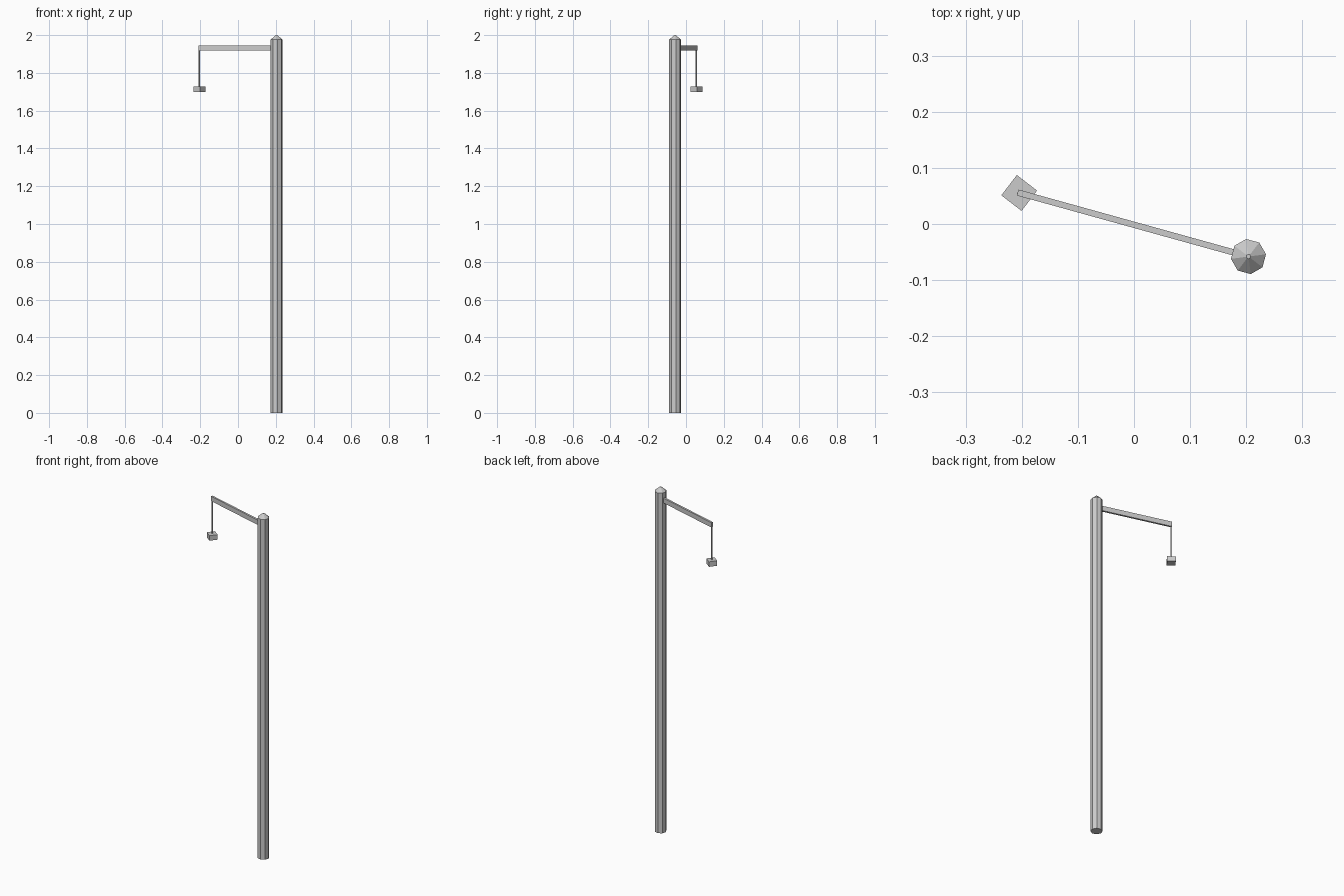
import bpy
from math import radians, cos, sin

if "Cube" in bpy.data.objects:
    bpy.data.objects.remove(bpy.data.objects["Cube"])

POLE = (0.204, -0.058)
ARM_ANGLE = radians(164.5)      # direction of the arm in plan
TWIST = radians(7.5)            # angle of the first prism corner


def at(dist):
    """Plan position at a distance from the pole along the arm."""
    return POLE[0] + dist * cos(ARM_ANGLE), POLE[1] + dist * sin(ARM_ANGLE)


def lathe(name, xy, profile, sides, twist):
    """Flat-faced, capped prism from (radius, z) rings."""
    verts = [(xy[0] + r * cos(twist + i * radians(360 / sides)),
              xy[1] + r * sin(twist + i * radians(360 / sides)), z)
             for r, z in profile for i in range(sides)]
    faces = [tuple(reversed(range(sides)))]
    for k in range(len(profile) - 1):
        for i in range(sides):
            j = (i + 1) % sides
            a, b = k * sides, (k + 1) * sides
            faces.append((a + i, a + j, b + j, b + i))
    faces.append(tuple(range(len(verts) - sides, len(verts))))
    mesh = bpy.data.meshes.new(name)
    mesh.from_pydata(verts, [], faces)
    ob = bpy.data.objects.new(name, mesh)
    bpy.context.collection.objects.link(ob)
    return ob


# Octagonal post with a pointed, slightly blunted cap
lathe("post", POLE, [(0.0315, 0), (0.0315, 1.976), (0.004, 2.0)], 8, TWIST)

# Horizontal arm, starting inside the post
start, end = 0.02, 0.427
x, y = at((start + end) / 2)
bpy.ops.mesh.primitive_cube_add(size=1, location=(x, y, 1.932),
                                rotation=(0, 0, ARM_ANGLE))
arm = bpy.context.object
arm.name = "arm"
arm.scale = (end - start, 0.011, 0.028)

# Thin hanging rod and square lamp at the end of the arm
tip = at(0.424)
lathe("hanging_rod", tip, [(0.004, 1.725), (0.004, 1.925)], 4, TWIST)
lathe("lamp", tip, [(0.0322, 1.70), (0.0322, 1.729)], 4, TWIST)
